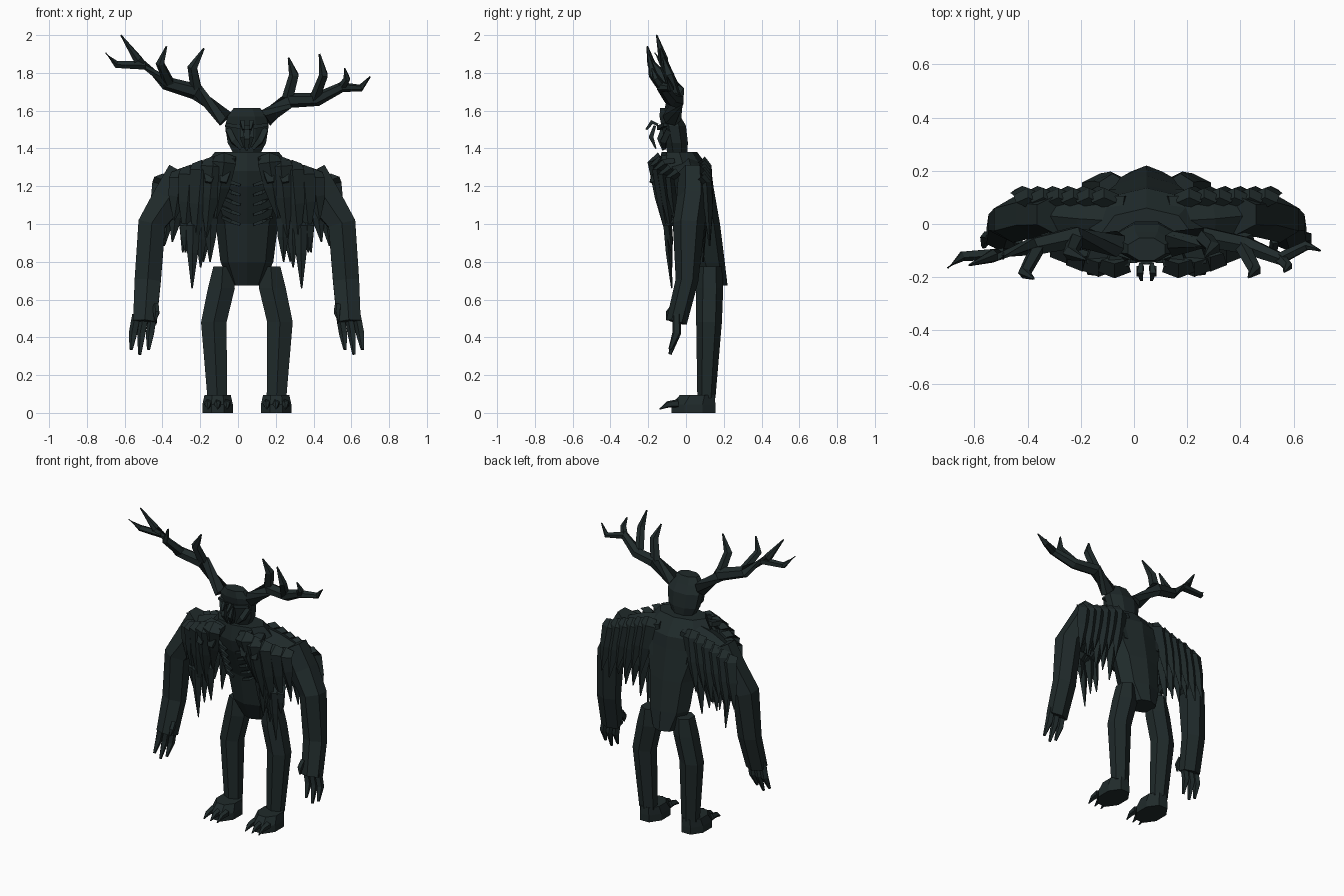
import bpy, bmesh, math
from mathutils import Vector
CX = 0.047                      # body symmetry line
hide = bpy.data.materials.new("dark_teal_hide")
hide.diffuse_color = (0.014, 0.023, 0.0235, 1)


def loft(name, path, radii, n=6, flat=False, turn=0.5):
    """Faceted tube along a path; radii are (width, depth) per point, flat keeps sections level."""
    pts = [Vector(p) for p in path]
    bm = bmesh.new()
    rings = []
    for i, p in enumerate(pts):
        t = (pts[min(i + 1, len(pts) - 1)] - pts[max(i - 1, 0)]).normalized()
        if flat:
            t = Vector((0, 0, 1))
        ref = Vector((1, 0, 0)) if abs(t.x) < 0.85 else Vector((0, 1, 0))
        u = (ref - t * t.dot(ref)).normalized()
        v = t.cross(u)
        r = radii[i] if isinstance(radii[i], tuple) else (radii[i], radii[i])
        ring = []
        for k in range(n):
            a = 2 * math.pi * (k + turn) / n
            ring.append(bm.verts.new(p + u * (r[0] * math.cos(a)) + v * (r[1] * math.sin(a))))
        rings.append(ring)
    for a, b in zip(rings, rings[1:]):
        for k in range(n):
            bm.faces.new((a[k], a[(k + 1) % n], b[(k + 1) % n], b[k]))
    bm.faces.new(rings[0][::-1])
    bm.faces.new(rings[-1])
    bmesh.ops.recalc_face_normals(bm, faces=bm.faces)
    me = bpy.data.meshes.new(name)
    bm.to_mesh(me)
    bm.free()
    me.materials.append(hide)
    ob = bpy.data.objects.new(name, me)
    bpy.context.collection.objects.link(ob)
    return ob


def pair(name, path, radii, **kw):
    """Left and right copies; path x is measured outward from the body line."""
    for s, side in ((-1, "left"), (1, "right")):
        loft(f"{side}_{name}", [(CX + s * x, y, z) for x, y, z in path], radii, **kw)


# Torso with a ridged spine, from pelvis to collar
loft("torso", [(CX, .14, .675), (CX, .10, .80), (CX, .07, 1.0), (CX, .01, 1.2),
               (CX, -.005, 1.28), (CX, -.035, 1.38)],
     [(.085, .08), (.14, .105), (.165, .11), (.24, .135), (.25, .14), (.17, .095)],
     n=8, flat=True, turn=0)
# Shoulder yoke
pair("shoulder", [(.08, .01, 1.285), (.24, .02, 1.25), (.34, .03, 1.22)],
     [(.11, .08), (.10, .08), (.08, .07)])

# Head leaning forward, with brow
loft("head", [(CX, -.045, 1.36), (CX, -.05, 1.43), (CX, -.065, 1.52), (CX, -.085, 1.57), (CX, -.095, 1.615)],
     [(.07, .055), (.11, .065), (.125, .07), (.11, .06), (.075, .045)], n=8, flat=True)
loft("brow", [(CX - .11, -.11, 1.525), (CX, -.14, 1.51), (CX + .11, -.11, 1.525)], [.012, .018, .012], n=4)
loft("nose", [(CX, -.115, 1.53), (CX, -.135, 1.45), (CX, -.12, 1.39)], [.014, .025, .008], n=4)
pair("cheek", [(.10, -.09, 1.50), (.07, -.12, 1.44), (.03, -.115, 1.40)], [.02, .022, .012], n=4)
# Hooked mandibles in front of the face
pair("mandible", [(.02, -.15, 1.525), (.025, -.18, 1.54), (.018, -.21, 1.50)], [.01, .016, .008], n=4)
pair("fang", [(.03, -.165, 1.52), (.025, -.185, 1.46), (.012, -.16, 1.40)], [.01, .017, .005], n=4)

# Arms, hands and claws
pair("arm", [(.337, .035, 1.273), (.415, .035, 1.13), (.503, .015, 1.0), (.525, .005, .70), (.54, -.05, .48)],
     [(.097, .075), (.10, .085), (.084, .085), (.08, .06), (.072, .055)])
for k, (x, z) in enumerate(((.52, .335), (.567, .31), (.612, .335))):
    x0 = .495 + .044 * k
    pair(f"finger_{k + 1}", [(x0, -.05, .52), ((x0 + x) / 2 + .004, -.05, .42), (x, -.085, z)],
         [.024, .024, .009], n=5)
pair("thumb", [(.482, -.06, .57), (.478, -.09, .53), (.485, -.10, .49)], [.018, .018, .006], n=5)

# Legs, feet and toe claws
pair("leg", [(.127, .125, .775), (.135, .125, .66), (.175, .122, .48), (.157, .108, .08)],
     [(.058, .065), (.082, .072), (.078, .068), (.06, .048)], flat=True)
pair("foot", [(.155, .04, 0), (.155, .04, .045), (.155, .06, .095)],
     [(.087, .125), (.087, .125), (.075, .10)], n=8, flat=True)
for k, dx in enumerate((-.05, 0, .05)):
    pair(f"toe_claw_{k + 1}", [(.155 + dx, -.04, .05), (.155 + dx, -.095, .045), (.155 + dx, -.14, .02)],
         [.024, .018, .003], n=5)

# Ribs across the open chest
for k in range(5):
    z = 1.23 - .052 * k
    y = -.125 + .019 * k
    pair(f"rib_{k + 1}", [(.035, y - .015, z - .025), (.08, y - .01, z - .01), (.13, y + .025, z + .015)],
         [.010, .014, .010], n=4)


def feather(name, x, y, z, tip, w, th=.022):
    """Hanging shard: ridged at the top and tapering to a point."""
    tx, ty, tz = tip
    mid = (x + (tx - x) * .45, y + (ty - y) * .45, z + (tz - z) * .45)
    pair(name, [(x, y + (.045 if y < 0 else -.03), z + .025), (x, y, z - .01), mid, tip],
         [(w * .8, th), (w, th), (w * .8, th), (.004, .004)], n=4, turn=0)


# Front mantle: broad shards, stepping outward
front = ((.12, -.18, 1.335, .165, 1.02, -.10), (.18, -.175, 1.315, .215, .93, -.10),
         (.24, -.155, 1.295, .275, .88, -.09), (.30, -.125, 1.27, .33, .93, -.075),
         (.35, -.085, 1.25, .385, 1.02, -.06))
for k, (x, y, z, tx, tz, ty) in enumerate(front):
    feather(f"front_feather_{k + 1}", x, y, z, (tx, ty, tz), .062, .024)
# Lower front shards in loose tatters
for k, (x, z, tz) in enumerate(((.19, 1.04, .80), (.24, 1.04, .77), (.285, 1.0, .66), (.32, 1.0, .85))):
    feather(f"lower_feather_{k + 1}", x, -.105 + .012 * (k % 2), z, (x + .005, -.075, tz), .036, .015)
# Back mantle: overlapping shards from spine to arm
for k in range(6):
    x = .16 + .057 * k
    z = 1.315 - .018 * k
    feather(f"back_feather_{k + 1}", x, .11, z,
            (x + .05, .125, z - .36 + .05 * (k % 2)), .056, .026)
for k in range(4):
    x = .20 + .055 * k
    feather(f"back_under_feather_{k + 1}", x, .085, 1.14, (x + .03, .09, .80 + .03 * (k % 2) + .025 * k), .045)
# Collar plates at the neckline
for k in range(2):
    x = .085 + .08 * k
    pair(f"collar_plate_{k + 1}", [(x, -.07, 1.355 - .02 * k), (x + .02, -.14, 1.34 - .02 * k), (x + .04, -.185, 1.22)],
         [(.05, .02), (.06, .025), (.025, .012)], n=4)
pair("back_collar", [(.08, .02, 1.345), (.10, .085, 1.30), (.11, .125, 1.12)],
     [(.07, .02), (.075, .02), (.04, .01)], n=4)

# Antlers: a main beam and tines on each side
loft("left_antler_beam", [(-.065, -.075, 1.555), (-.22, -.05, 1.70), (-.38, -.085, 1.745), (-.53, -.12, 1.87), (-.62, -.155, 2.0)],
     [.05, .044, .036, .026, .004])
loft("left_tine_inner", [(-.215, -.05, 1.69), (-.24, -.11, 1.83), (-.18, -.135, 1.93)], [.033, .028, .005], n=5)
loft("left_tine_middle", [(-.36, -.085, 1.74), (-.412, -.185, 1.85), (-.378, -.205, 1.94)], [.03, .024, .005], n=5)
loft("left_tine_outer", [(-.49, -.11, 1.84), (-.645, -.12, 1.845), (-.70, -.165, 1.905)], [.024, .02, .004], n=5)
loft("right_antler_beam", [(.145, -.075, 1.56), (.27, -.05, 1.655), (.42, -.08, 1.66), (.55, -.13, 1.725), (.65, -.08, 1.72), (.70, -.10, 1.78)],
     [.05, .042, .036, .027, .019, .004])
loft("right_tine_inner", [(.26, -.05, 1.65), (.298, -.09, 1.79), (.268, -.12, 1.88)], [.033, .028, .005], n=5)
loft("right_tine_middle", [(.405, -.08, 1.66), (.455, -.175, 1.79), (.432, -.20, 1.90)], [.03, .025, .005], n=5)
loft("right_tine_outer", [(.545, -.125, 1.72), (.578, -.16, 1.77), (.565, -.18, 1.825)], [.024, .019, .004], n=5)
